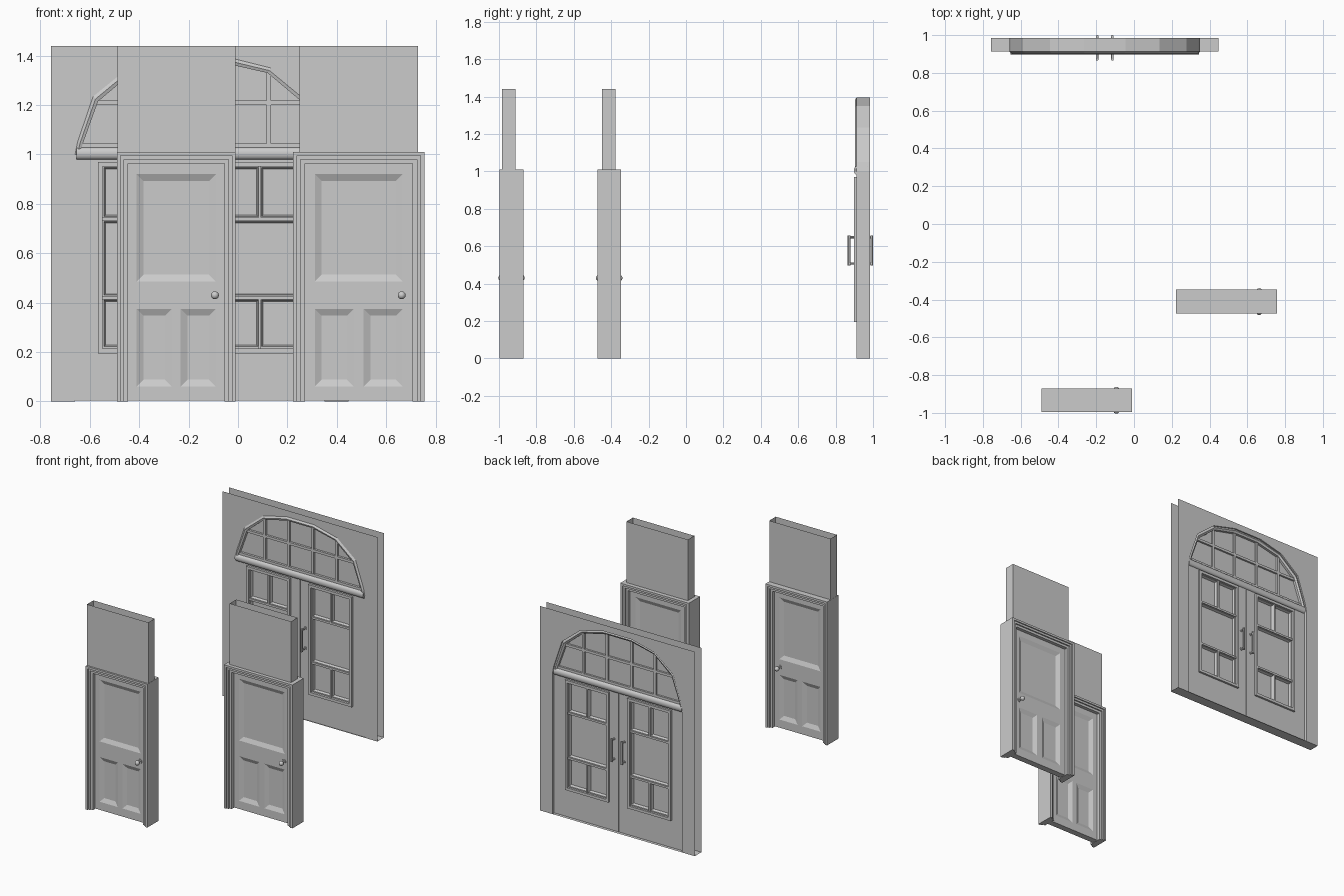
import bpy, bmesh, math
from mathutils import Matrix, Vector

if "Cube" in bpy.data.objects:
    bpy.data.objects.remove(bpy.data.objects["Cube"])


def finish(bm, name, merge=True, smooth=False):
    if merge:
        bmesh.ops.remove_doubles(bm, verts=bm.verts, dist=1e-5)
    bmesh.ops.recalc_face_normals(bm, faces=bm.faces)
    me = bpy.data.meshes.new(name)
    bm.to_mesh(me)
    bm.free()
    ob = bpy.data.objects.new(name, me)
    bpy.context.collection.objects.link(ob)
    if smooth:
        bpy.context.view_layer.objects.active = ob
        ob.select_set(True)
        bpy.ops.object.shade_smooth_by_angle()
        ob.select_set(False)
    return ob


def box(bm, x0, x1, y0, y1, z0, z1):
    m = Matrix.Translation(((x0 + x1) / 2, (y0 + y1) / 2, (z0 + z1) / 2)) \
        @ Matrix.Diagonal((x1 - x0, y1 - y0, z1 - z0, 1))
    bmesh.ops.create_cube(bm, size=1, matrix=m)


def rod(bm, a, b, r, seg=12):
    a, b = Vector(a), Vector(b)
    rot = (b - a).to_track_quat('Z', 'Y').to_matrix().to_4x4()
    bmesh.ops.create_cone(bm, cap_ends=True, segments=seg, radius1=r, radius2=r,
                          depth=(b - a).length, matrix=Matrix.Translation((a + b) / 2) @ rot)


def face(bm, pts):
    bm.faces.new([bm.verts.new(p) for p in pts])


def rect(bm, x0, x1, z0, z1, y):
    face(bm, [(x0, y, z0), (x1, y, z0), (x1, y, z1), (x0, y, z1)])


def panelled(bm, x0, x1, z0, z1, panels, y, yin, slope):
    """Flat face at y with sunk panels (sloped sides) reaching yin."""
    xs = sorted({x0, x1, *[v for p in panels for v in p[:2]]})
    zs = sorted({z0, z1, *[v for p in panels for v in p[2:]]})
    for a, b in zip(xs, xs[1:]):
        for c, d in zip(zs, zs[1:]):
            mx, mz = (a + b) / 2, (c + d) / 2
            if not any(p[0] < mx < p[1] and p[2] < mz < p[3] for p in panels):
                rect(bm, a, b, c, d, y)
    for a, b, c, d in panels:
        o = [(a, y, c), (b, y, c), (b, y, d), (a, y, d)]
        i = [(a + slope, yin, c + slope), (b - slope, yin, c + slope),
             (b - slope, yin, d - slope), (a + slope, yin, d - slope)]
        for k in range(4):
            face(bm, [o[k], o[(k + 1) % 4], i[(k + 1) % 4], i[k]])
        face(bm, i)


def leaf(name, x0, x1, z0, z1, panels, y0, y1, sink, slope):
    bm = bmesh.new()
    panelled(bm, x0, x1, z0, z1, panels, y0, y0 + sink, slope)
    panelled(bm, x0, x1, z0, z1, panels, y1, y1 - sink, slope)
    o = [(x0, z0), (x1, z0), (x1, z1), (x0, z1)]
    for k in range(4):
        (a, b), (c, d) = o[k], o[(k + 1) % 4]
        face(bm, [(a, y0, b), (c, y0, d), (c, y1, d), (a, y1, b)])
    return finish(bm, name)


def single_door(tag, cx, cy, s, wall_y):
    # stepped casing, proud at the outside
    bm = bmesh.new()
    rings = [(.267, .250, 1.01, .995, .063), (.250, .236, .995, .980, .055),
             (.236, .218, .980, .963, .046)]
    for xo, xi, zo, zi, d in rings:
        for sg in (-1, 1):
            a, b = sorted((cx + sg * xo * s, cx + sg * xi * s))
            box(bm, a, b, cy - d, cy + d, 0, zo)
        box(bm, cx - xi * s, cx + xi * s, cy - d, cy + d, zi, zo)
    finish(bm, tag + "_frame", merge=False)
    # leaf with one tall and two short sunk panels
    ps = [(-.178, .178, .485, .92), (-.178, -.02, .06, .375), (.02, .178, .06, .375)]
    ps = [(cx + a * s, cx + b * s, c, d) for a, b, c, d in ps]
    leaf(tag + "_leaf", cx - .218 * s, cx + .218 * s, .003, .963, ps, cy - .022, cy + .022, .013, .028)
    # knobs on both faces
    bm = bmesh.new()
    kx = cx + .174 * s
    for sg in (-1, 1):
        rod(bm, (kx, cy + sg * .02, .43), (kx, cy + sg * .027, .43), .015, 16)
        rod(bm, (kx, cy + sg * .02, .43), (kx, cy + sg * .055, .43), .006)
        bmesh.ops.create_uvsphere(bm, u_segments=16, v_segments=10, radius=.016,
                                  matrix=Matrix.Translation((kx, cy + sg * .055, .43)))
    finish(bm, tag + "_knobs", merge=False, smooth=True)
    # open-topped wall above
    bm = bmesh.new()
    box(bm, cx - .239, cx + .239, wall_y - .036, wall_y + .036, 1.0, 1.44)
    bmesh.ops.delete(bm, geom=[f for f in bm.faces if abs(f.normal.z) > .5], context='FACES_ONLY')
    finish(bm, tag + "_wall")


single_door("front_door", -.25, -.933, .9, -.947)
single_door("side_door", .489, -.411, 1, -.413)

# ---- arched double entrance ----
C, Y0, Y1 = -.155, .912, .985
L0, L1 = .914, .968                     # leaf faces
half_out = [(.505, 1.0), (.495, 1.05), (.432, 1.235), (.29, 1.35), (.11, 1.395)]
half_in = [(.485, 1.0), (.475, 1.04), (.412, 1.215), (.275, 1.33), (.10, 1.37)]


def arch(h):
    return [(C - x, z) for x, z in h] + [(C + x, z) for x, z in reversed(h)]


# wall sheets, reveal and floor strip
bm = bmesh.new()
opening = [(C - .505, 0)] + arch(half_out) + [(C + .505, 0)]
outline = opening + [(C + .603, 0), (C + .603, 1.44), (C - .603, 1.44), (C - .603, 0)]
for y in (Y0, Y1):
    face(bm, [(x, y, z) for x, z in outline])
for (a, b), (c, d) in zip(opening, opening[1:]):
    face(bm, [(a, Y0, b), (c, Y0, d), (c, Y1, d), (a, Y1, b)])
face(bm, [(C - .603, Y0, 0), (C + .603, Y0, 0), (C + .603, Y1, 0), (C - .603, Y1, 0)])
finish(bm, "entrance_wall")

# arch frame with bevelled outer edge
bm = bmesh.new()
o, i = arch(half_out), arch(half_in)
mid = [((a + c) / 2, (b + d) / 2) for (a, b), (c, d) in zip(o, i)]
loops = [(o, Y0), (mid, .903), (i, .908), (i, .972), (mid, .98), (o, .975)]
for (p, ya), (q, yb) in zip(loops, loops[1:]):
    for k in range(len(p) - 1):
        face(bm, [(p[k][0], ya, p[k][1]), (p[k + 1][0], ya, p[k + 1][1]),
                  (q[k + 1][0], yb, q[k + 1][1]), (q[k][0], yb, q[k][1])])
finish(bm, "arch_frame")

# fanlight glass
bm = bmesh.new()
for y in (.93, .955):
    face(bm, [(x, y, z) for x, z in i])
finish(bm, "fanlight_glass")


def arch_z(x):
    pts = half_in + [(0, 1.37)]
    for (a, b), (c, d) in zip(pts, pts[1:]):
        if c <= x <= a:
            return b + (d - b) * (a - x) / (a - c)


# fanlight bars
bm = bmesh.new()
for off in (-.28, -.095, .095, .28):
    box(bm, C + off - .009, C + off + .009, .915, .968, 1.02, arch_z(abs(off)) + .005)
box(bm, C - .418, C + .418, .915, .968, 1.2, 1.218)
box(bm, C - .48, C + .48, .914, .968, .975, 1.045)
finish(bm, "fanlight_bars", merge=False)

# rounded transom moulding front and back
bm = bmesh.new()
prof = [(L0 - .016 * math.sin(t * math.pi / 8), 1.004 - .024 * math.cos(t * math.pi / 8)) for t in range(9)]
for pr in (prof, [(L0 + L1 - y, z) for y, z in prof]):
    for (a, b), (c, d) in zip(pr, pr[1:]):
        face(bm, [(C - .5, a, b), (C + .5, a, b), (C + .5, c, d), (C - .5, c, d)])
    for x in (C - .5, C + .5):
        face(bm, [(x, y, z) for y, z in pr])
finish(bm, "transom_moulding", smooth=True)

# leaves, window trims, handles
for tag, sg in (("left", -1), ("right", 1)):
    def span(a, b):
        return sorted((C + sg * a, C + sg * b))
    panes = [(.098, .236, .222, .41), (.25, .388, .222, .41), (.098, .388, .43, .728),
             (.098, .236, .748, .948), (.25, .388, .748, .948)]
    panes = [(*span(a, b), c, d) for a, b, c, d in panes]
    leaf(tag + "_leaf", *span(.002, .505), .003, 1.0, panes, L0, L1, .018, .006)
    bm = bmesh.new()
    for y0, y1 in ((.898, L0), (L1, .982)):
        for a, b in ((.073, .092), (.393, .412)):
            box(bm, *span(a, b), y0, y1, .195, .97)
        for a, b in ((.195, .214), (.951, .97)):
            box(bm, *span(.092, .393), y0, y1, a, b)
    for z in (.42, .738):
        box(bm, *span(.092, .393), .906, .976, z - .007, z + .007)
    for a, b in ((.214, .413), (.745, .951)):
        box(bm, *span(.238, .248), .906, .976, a, b)
    finish(bm, tag + "_window_trim", merge=False)
    bm = bmesh.new()
    hx = C + sg * .04
    for yb, ys in ((.872, L0), (.993, L1)):
        rod(bm, (hx, yb, .497), (hx, yb, .658), .0075)
        for z in (.507, .648):
            rod(bm, (hx, yb, z), (hx, ys, z), .006)
            rod(bm, (hx, ys - .005, z), (hx, ys + .005, z), .011)
    finish(bm, tag + "_handles", merge=False, smooth=True)
